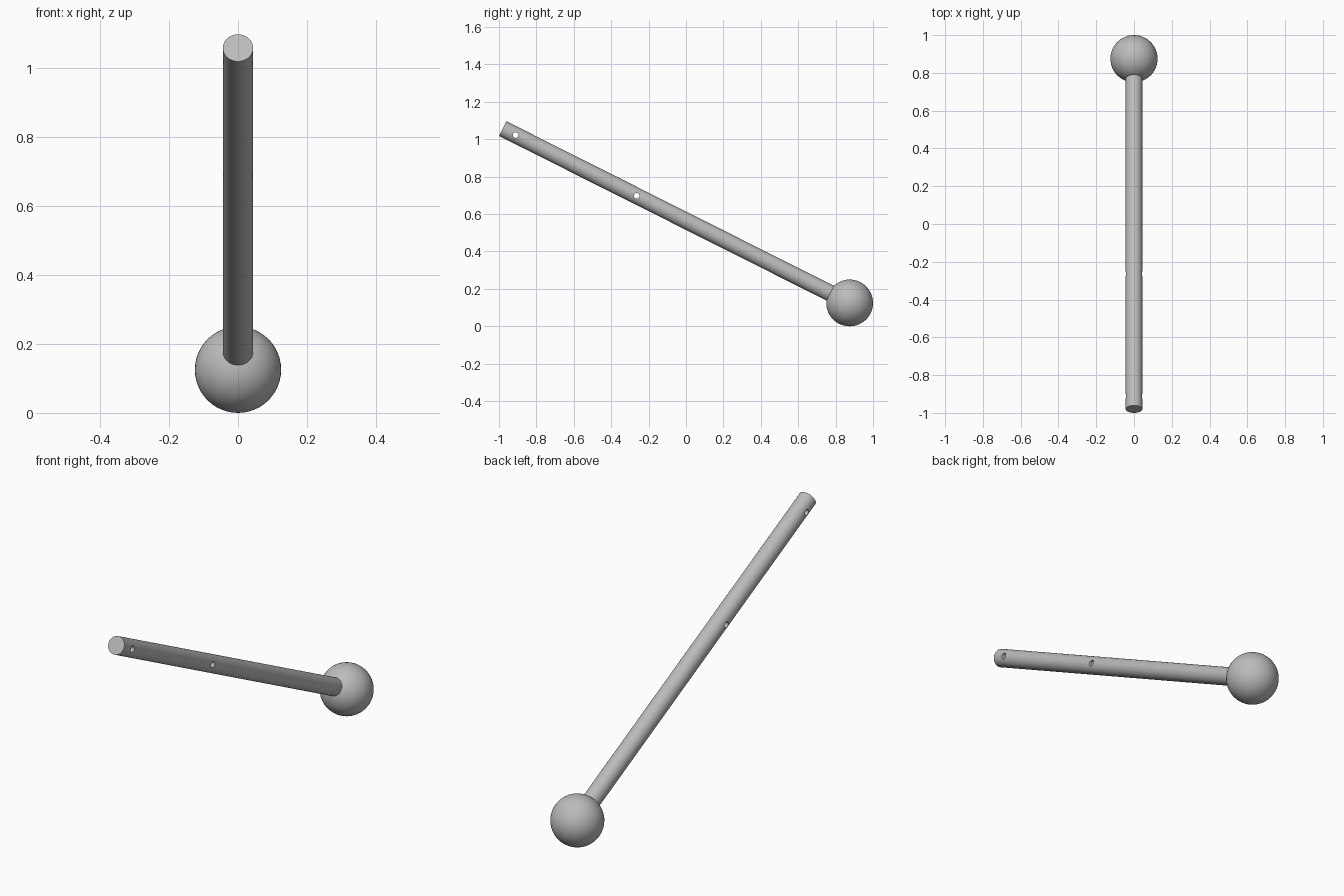
import bpy
from mathutils import Vector

cube = bpy.data.objects.get("Cube")
if cube:
    bpy.data.objects.remove(cube, do_unlink=True)

# One plain grey for the whole model
grey = bpy.data.materials.new("grey")
grey.use_nodes = True
colour = (0.5, 0.5, 0.5, 1)
grey.diffuse_color = colour
grey.node_tree.nodes["Principled BSDF"].inputs["Base Color"].default_value = colour

BALL_CENTRE = Vector((0, 0.875, 0.125))
ROD_END = Vector((0, -0.98, 1.057))
AXIS = BALL_CENTRE - ROD_END


def cylinder(name, start, end, radius, sides):
    """Cylinder running between two points."""
    span = end - start
    bpy.ops.mesh.primitive_cylinder_add(
        vertices=sides, radius=radius, depth=span.length,
        location=(start + end) / 2,
        rotation=span.to_track_quat('Z', 'Y').to_euler())
    obj = bpy.context.object
    obj.name = name
    obj.data.materials.append(grey)
    return obj


# Ball at the foot of the rod
bpy.ops.mesh.primitive_uv_sphere_add(segments=48, ring_count=24, radius=0.125,
                                     location=BALL_CENTRE)
ball = bpy.context.object
ball.name = "ball"
ball.data.materials.append(grey)
bpy.ops.object.shade_smooth()

# Slanted rod, its lower end buried in the ball
rod = cylinder("rod", ROD_END, BALL_CENTRE, 0.044, 32)

# Two holes drilled sideways through the rod
for i, along in enumerate((0.037, 0.386)):
    centre = ROD_END + AXIS * along
    side = Vector((0.1, 0, 0))
    drill = cylinder(f"hole_cutter_{i + 1}", centre - side, centre + side, 0.015, 20)
    drill.hide_render = True
    drill.hide_viewport = True
    cut = rod.modifiers.new(f"hole_{i + 1}", 'BOOLEAN')
    cut.operation = 'DIFFERENCE'
    cut.solver = 'EXACT'
    cut.object = drill

# Bake the holes, then smooth the barrel while keeping rims crisp
bpy.ops.object.select_all(action='DESELECT')
rod.select_set(True)
bpy.context.view_layer.objects.active = rod
for modifier in list(rod.modifiers):
    bpy.ops.object.modifier_apply(modifier=modifier.name)
bpy.ops.object.shade_smooth_by_angle(angle=0.5)
